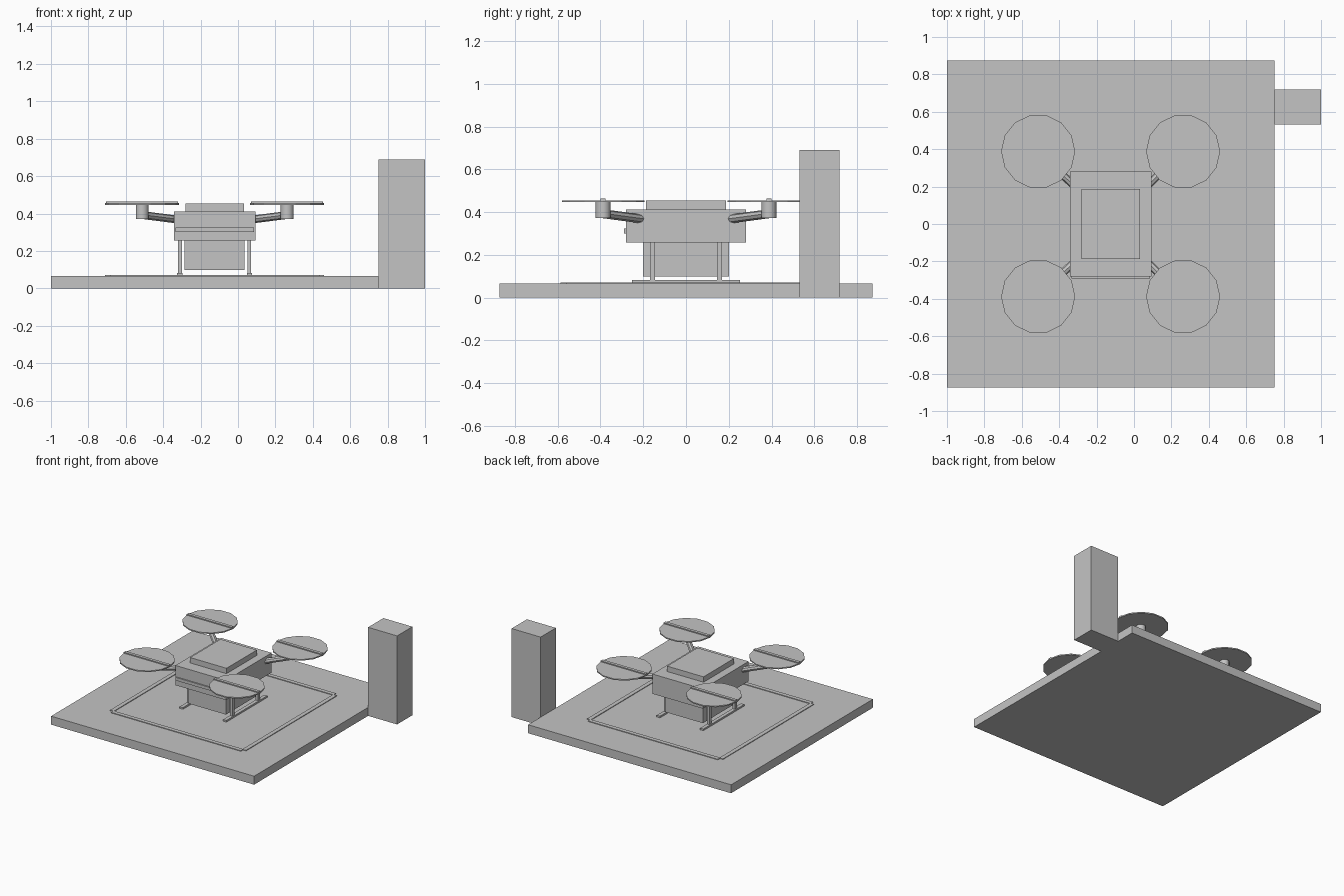
import bpy
from mathutils import Vector

cube = bpy.data.objects.get("Cube")
if cube:
    bpy.data.objects.remove(cube)

grey = bpy.data.materials.new("plain grey")
grey.use_nodes = True
grey.diffuse_color = (0.55, 0.55, 0.55, 1)
grey.node_tree.nodes["Principled BSDF"].inputs["Base Color"].default_value = (0.55, 0.55, 0.55, 1)

CX = -0.125      # middle of the pad and the drone
PAD_TOP = 0.066
SIDES = (("right", -1), ("left", 1))
ENDS = (("front", -1), ("back", 1))


def finish(name):
    obj = bpy.context.object
    obj.name = name
    obj.data.materials.append(grey)
    return obj


def box(name, x, y, z):
    """Box from its (low, high) range on each axis, x measured from the pad middle."""
    ranges = (x, y, z)
    centre = Vector([(a + b) / 2 for a, b in ranges]) + Vector((CX, 0, 0))
    bpy.ops.mesh.primitive_cube_add(size=1, location=centre)
    obj = finish(name)
    for v in obj.data.vertices:
        for i, (a, b) in enumerate(ranges):
            v.co[i] *= b - a
    return obj


def rod(name, start, end, radius, sides, smooth=False):
    """Cylinder between two points, x measured from the pad middle."""
    start, end = Vector(start), Vector(end)
    axis = end - start
    bpy.ops.mesh.primitive_cylinder_add(
        vertices=sides, radius=radius, depth=axis.length,
        location=(start + end) / 2 + Vector((CX, 0, 0)))
    obj = finish(name)
    if axis.x or axis.y:
        obj.rotation_euler = axis.to_track_quat("Z", "Y").to_euler()
    if smooth:
        bpy.ops.object.shade_smooth_by_angle()
    return obj


def mid(centre, half):
    return (centre - half, centre + half)


# Landing pad and the tower beside it
box("landing_pad", mid(0, 0.875), mid(0, 0.873), (0, PAD_TOP))
box("tower", (0.875, 1.125), mid(0.625, 0.094), (0, 0.69))

# Raised marking strips
strip_z = (PAD_TOP, PAD_TOP + 0.005)
for name, s in ENDS:
    box(name + "_marking", mid(0, 0.56), mid(s * 0.57, 0.016), strip_z)
for name, s in SIDES:
    box(name + "_marking", mid(s * 0.57, 0.016), mid(0, 0.56), strip_z)

# Drone body
box("drone_body", mid(0, 0.218), mid(0, 0.281), (0.257, 0.411))
box("top_cover", mid(0, 0.157), mid(0, 0.187), (0.411, 0.453))
box("cargo_box", mid(0, 0.161), mid(0, 0.2), (0.098, 0.257))
box("front_strip", mid(0, 0.21), (-0.291, -0.281), (0.3, 0.324))

# Landing gear, arms and rotors
for side, sx in SIDES:
    box(side + "_skid", mid(sx * 0.187, 0.014), mid(0, 0.252), (0.07, 0.083))
    for end, sy in ENDS:
        name = end + "_" + side
        box(name + "_leg", mid(sx * 0.185, 0.01), mid(sy * 0.157, 0.011), (0.083, 0.257))
        x, y = sx * 0.3875, sy * 0.388
        rod(name + "_arm", (sx * 0.17, sy * 0.18, 0.364), (x, y, 0.392), 0.021, 8)
        rod(name + "_motor", (x, y, 0.372), (x, y, 0.446), 0.035, 14, True)
        disc = rod(name + "_rotor_disc", (x, y, 0.446), (x, y, 0.455), 0.198, 14)
        disc.rotation_euler.z = 1.5708    # a corner of the outline faces the side
        box(name + "_blade", mid(x, 0.193), mid(y, 0.012), (0.455, 0.463))
